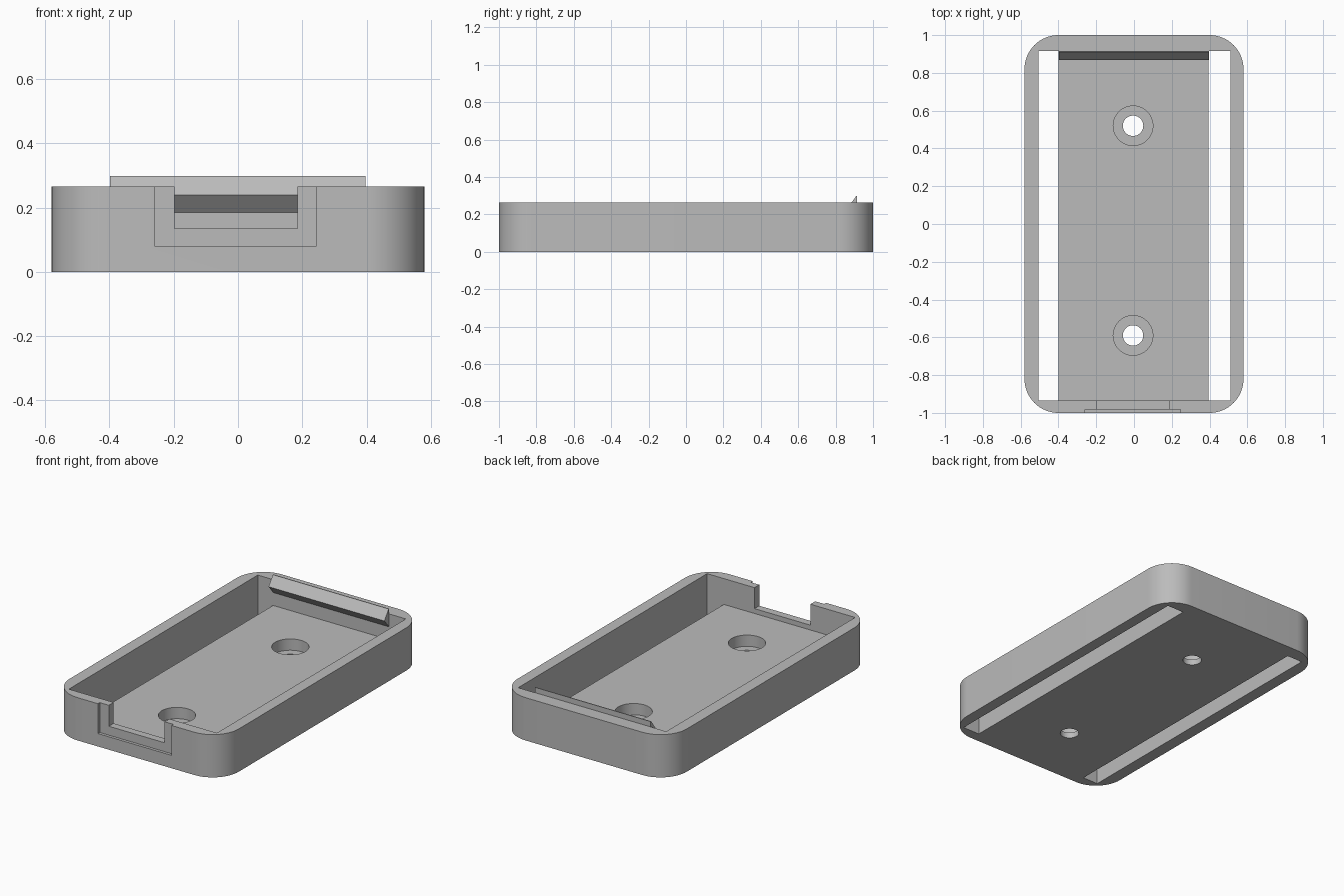
import bpy, bmesh, math
from mathutils import Matrix, Vector

cube = bpy.data.objects.get("Cube")
if cube:
    bpy.data.objects.remove(cube, do_unlink=True)

grey = bpy.data.materials.new("plain grey")
grey.use_nodes = True
colour = (0.5, 0.5, 0.5, 1)
grey.diffuse_color = colour
grey.node_tree.nodes["Principled BSDF"].inputs["Base Color"].default_value = colour


def prism(name, points, shift):
    """Solid made by sweeping a closed outline along the shift vector."""
    bm = bmesh.new()
    face = bm.faces.new([bm.verts.new(p) for p in points])
    swept = bmesh.ops.extrude_face_region(bm, geom=[face])["geom"]
    verts = [v for v in swept if isinstance(v, bmesh.types.BMVert)]
    bmesh.ops.translate(bm, verts=verts, vec=Vector(shift))
    bmesh.ops.recalc_face_normals(bm, faces=bm.faces)
    mesh = bpy.data.meshes.new(name)
    bm.to_mesh(mesh)
    bm.free()
    mesh.materials.append(grey)
    obj = bpy.data.objects.new(name, mesh)
    bpy.context.collection.objects.link(obj)
    return obj


def box(name, x0, x1, y0, y1, z0, z1):
    return prism(name, [(x0, y0, z0), (x1, y0, z0), (x1, y1, z0), (x0, y1, z0)], (0, 0, z1 - z0))


def disc(name, x, y, radius, z0, z1, sides=48):
    ring = [(x + radius * math.cos(math.tau * i / sides),
             y + radius * math.sin(math.tau * i / sides), z0) for i in range(sides)]
    return prism(name, ring, (0, 0, z1 - z0))


def activate(obj):
    bpy.ops.object.select_all(action='DESELECT')
    obj.select_set(True)
    bpy.context.view_layer.objects.active = obj


def cut(target, cutter):
    mod = target.modifiers.new("cut", 'BOOLEAN')
    mod.operation = 'DIFFERENCE'
    mod.solver = 'EXACT'
    mod.object = cutter
    activate(target)
    bpy.ops.object.modifier_apply(modifier=mod.name)
    bpy.data.objects.remove(cutter, do_unlink=True)


# Tray body with rounded corners
half_x, half_y, height, radius, steps = 0.58, 1.0, 0.265, 0.18, 16
outline = []
for quarter, (sx, sy) in enumerate([(1, 1), (-1, 1), (-1, -1), (1, -1)]):
    for i in range(steps + 1):
        a = math.pi / 2 * (quarter + i / steps)
        outline.append((sx * (half_x - radius) + radius * math.cos(a),
                        sy * (half_y - radius) + radius * math.sin(a), 0))
tray = prism("tray", outline, (0, 0, height))

# Hollow inside, leaving a floor with an open slot along each side
left, right, floor_left, floor_right, floor_top = -0.505, 0.51, -0.4, 0.395, 0.105
front, back, low, high = -0.935, 0.915, -0.1, 0.5
section = [(left, low), (floor_left, low), (floor_left, floor_top), (floor_right, floor_top),
           (floor_right, low), (right, low), (right, high), (left, high)]
cut(tray, prism("hollow", [(x, front, z) for x, z in section], (0, back - front, 0)))

# Counterbored screw holes
for y in (0.52, -0.59):
    cut(tray, disc("counterbore", -0.005, y, 0.105, 0.035, 0.2))
    cut(tray, disc("screw_hole", -0.005, y, 0.054, low, 0.08))

# Shallow recess and open notch in the front wall
cut(tray, box("recess", -0.26, 0.245, -1.1, -0.982, 0.08, high))
cut(tray, box("notch", -0.198, 0.185, -1.1, -0.9, 0.135, high))
activate(tray)
bpy.ops.object.shade_smooth_by_angle(angle=math.radians(30))

# Wedge-shaped retaining clip on the back wall
wedge = [(back, 0.185), (0.867, 0.24), (0.91, 0.298), (back, 0.298)]
prism("retaining_clip", [(-0.398, y, z) for y, z in wedge], (0.794, 0, 0))
